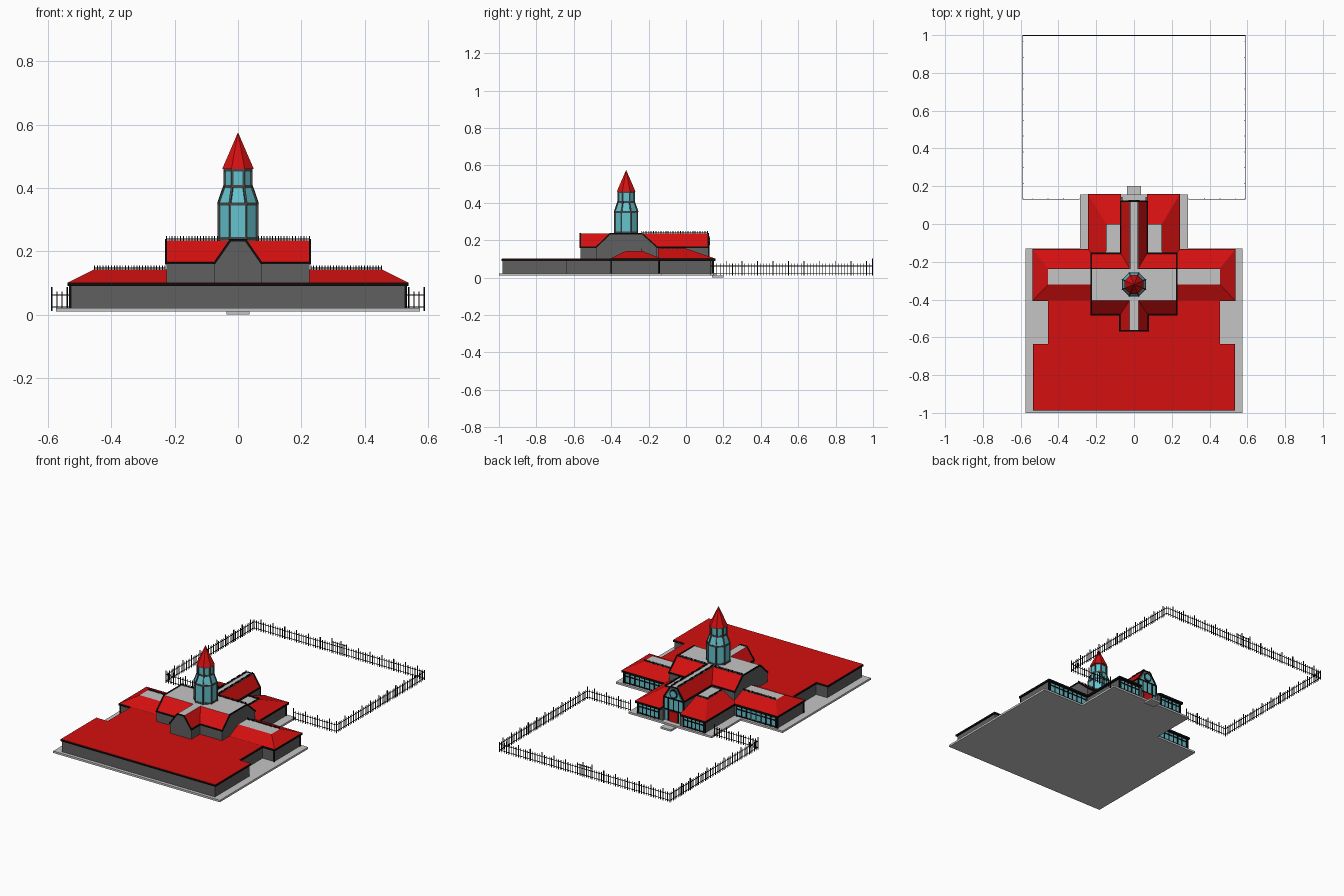
import bpy, bmesh, math
from mathutils import Vector, Matrix

if "Cube" in bpy.data.objects:
    bpy.data.objects.remove(bpy.data.objects["Cube"])


def mat(name, c):
    m = bpy.data.materials.new(name)
    m.diffuse_color = (*c, 1)
    m.use_nodes = True
    m.node_tree.nodes["Principled BSDF"].inputs["Base Color"].default_value = m.diffuse_color
    return m


RED = mat("roof_red", (0.66, 0.005, 0.005))
PALE = mat("pale_grey", (0.56, 0.56, 0.56))
WALL = mat("wall_grey", (0.115, 0.115, 0.115))
BLACK = mat("trim_black", (0.004, 0.004, 0.004))
GLASS = mat("glass_blue", (0.13, 0.55, 0.62))
FRAME = mat("tower_frame", (0.06, 0.065, 0.065))


def finish(name, bm, mats, rule=None):
    bmesh.ops.recalc_face_normals(bm, faces=bm.faces)
    bm.normal_update()
    if rule:
        for f in bm.faces:
            f.material_index = rule(f)
    me = bpy.data.meshes.new(name)
    bm.to_mesh(me)
    bm.free()
    for m in mats:
        me.materials.append(m)
    ob = bpy.data.objects.new(name, me)
    bpy.context.collection.objects.link(ob)
    return ob


def add_box(bm, x0, x1, y0, y1, z0, z1):
    m = Matrix.Translation(((x0 + x1) / 2, (y0 + y1) / 2, (z0 + z1) / 2)) @ Matrix.Diagonal(
        (abs(x1 - x0), abs(y1 - y0), abs(z1 - z0), 1))
    bmesh.ops.create_cube(bm, size=1, matrix=m)


def boxes(name, m, items):
    bm = bmesh.new()
    for b in items:
        add_box(bm, *b)
    return finish(name, bm, [m])


def bars(name, m, segs, t):
    bm = bmesh.new()
    for a, b in segs:
        a, b = Vector(a), Vector(b)
        d = b - a
        mx = (Matrix.Translation((a + b) / 2) @ d.to_track_quat('Z', 'Y').to_matrix().to_4x4()
              @ Matrix.Diagonal((t, t, d.length + t * 0.6, 1)))
        bmesh.ops.create_cube(bm, size=1, matrix=mx)
    return finish(name, bm, [m])


def loft(name, rings, mats, rule=None):
    bm = bmesh.new()
    vs = [[bm.verts.new(p) for p in r] for r in rings]
    n = len(rings[0])
    for a, b in zip(vs, vs[1:]):
        for i in range(n):
            bm.faces.new((a[i], a[(i + 1) % n], b[(i + 1) % n], b[i]))
    bm.faces.new(vs[0])
    bm.faces.new(vs[-1])
    return finish(name, bm, mats, rule)


def roof_rule(f):  # flat tops pale, slopes red, uprights wall
    return 1 if f.normal.z > 0.95 else 0 if f.normal.z > 0.1 else 2


def rect(x0, x1, y0, y1, z):
    return [(x0, y0, z), (x1, y0, z), (x1, y1, z), (x0, y1, z)]


def hip(name, lo, hi, z0, z1):
    return loft(name, [rect(*lo, z0), rect(*hi, z1)], [RED, PALE, WALL], roof_rule)


# ground slabs and entrance step
boxes("ground_slab", PALE, [(-.575, .575, -1, -.13, .01, .022), (-.287, .287, -.13, .157, .01, .022)])
boxes("entrance_step", PALE, [(-.036, .036, .14, .2, 0, .0115)])

# large flat-roofed hall
hall = [(-.527, .527, -.98, -.64), (-.45, .45, -.64, -.39)]
boxes("hall_walls", WALL, [(*b, .02, .092) for b in hall])
boxes("hall_eaves", BLACK, [(-.535, .535, -.987, -.635, .09, .1), (-.456, .456, -.635, -.395, .09, .1)])
boxes("hall_roof", RED, [(-.533, .533, -.985, -.635, .1, .102), (-.454, .454, -.635, -.395, .1, .102)])

# side wings with hipped roofs
boxes("wing_walls", WALL, [(-.53, .53, -.4, -.145, .02, .092)])
boxes("wing_eaves", BLACK, [(-.538, .538, -.407, -.133, .09, .102)])
hip("wing_roof", (-.536, .536, -.405, -.135), (-.455, .455, -.32, -.235), .102, .143)

# rear pavilions, mirrored each side of the rear arm
for s, side in ((-1, "left"), (1, "right")):
    xs = lambda a, b: (min(s * a, s * b), max(s * a, s * b))
    boxes(side + "_pavilion_walls", WALL, [(*xs(.06, .232), -.16, .143, .02, .092)])
    boxes(side + "_pavilion_eaves", BLACK, [(*xs(.07, .243), -.15, .158, .09, .102)])
    hip(side + "_pavilion_roof", (*xs(.068, .241), -.15, .156), (*xs(.068, .148), -.15, 0), .102, .155)

# central block and cross gable arms
prof = [(-.48, .03), (-.48, .163), (-.405, .235), (-.235, .235), (-.155, .163), (-.155, .03)]
loft("central_block", [[(x, y, z) for y, z in prof] for x in (-.226, .226)], [RED, PALE, WALL], roof_rule)
arm = [(-.074, .03), (-.074, .163), (-.024, .235), (.024, .235), (.074, .163), (.074, .03)]
loft("front_arm", [[(x, y, z) for x, z in arm] for y in (-.565, -.35)], [RED, PALE, WALL], roof_rule)
arm2 = [(x * .95, z) for x, z in arm]
loft("rear_arm", [[(x, y, z) for x, z in arm2] for y in (-.28, .118)], [RED, PALE, WALL], roof_rule)

# black edging on gables and eaves
edge = []
for x in (-.227, .227):
    p = [(x, y, z) for y, z in prof[1:5]]
    edge += list(zip(p, p[1:]))
for y, pr in ((-.566, arm), (.119, arm2)):
    p = [(x, y, z) for x, z in pr[1:5]]
    edge += list(zip(p, p[1:]))
for s in (-1, 1):
    edge += [((s * .075, -.481, .163), (s * .227, -.481, .163)),
             ((s * .07, -.154, .163), (s * .227, -.154, .163)),
             ((s * .075, -.566, .163), (s * .075, -.48, .163)),
             ((s * .071, -.155, .163), (s * .071, .119, .163))]
bars("gable_edging", BLACK, edge, .007)

# black corner posts
boxes("corner_posts", BLACK, [(s * x - .004, s * x + .004, y - .004, y + .004, .02, .092)
                              for s in (-1, 1) for x, y in ((.53, -.4), (.53, -.145), (.232, .143))])


# glazing on the rear walls
def glazing(name, x0, x1, y, n):
    boxes(name + "_glass", GLASS, [(x0, x1, y, y + .003, .032, .085)])
    w = (x1 - x0) / n
    items = [(x0 + i * w - .003, x0 + i * w + .003, y, y + .006, .024, .092) for i in range(n + 1)]
    items += [(x0, x1, y, y + .006, z, z + .006) for z in (.026, .066, .085)]
    boxes(name + "_frame", BLACK, items)


for s, side in ((-1, "left"), (1, "right")):
    glazing(side + "_pavilion_window", *sorted((s * .085, s * .225)), .143, 5)
    glazing(side + "_wing_window", *sorted((s * .25, s * .52)), -.145, 8)

# rear entrance gable: glass front, frame, round window and door
loft("entrance_glass", [[(x * .9, y, .022 + (z - .03) * .97) for x, z in arm2] for y in (.118, .122)], [GLASS])
fr = [((x, .122, .022), (x, .122, zt)) for x, zt in
      ((-.068, .163), (-.035, .165), (.035, .165), (.068, .163), (0, .165))]
fr += [((-.068, .122, z), (.068, .122, z)) for z in (.09, .163)]
bars("entrance_frame", BLACK, fr, .007)
boxes("entrance_door", RED, [(-.03, .03, .12, .127, .022, .085)])
ring = lambda r, y: [(r * math.cos(a * math.pi / 8), y, .195 + r * math.sin(a * math.pi / 8)) for a in range(16)]
loft("round_window_surround", [ring(.028, .12), ring(.028, .125)], [BLACK])
loft("round_window_glass", [ring(.02, .12), ring(.02, .127)], [GLASS])

# octagonal glazed tower
TY = -.32


def octagon(ap, z):
    r = ap / math.cos(math.pi / 8)
    return [(r * math.cos((k + .5) * math.pi / 4), TY + r * math.sin((k + .5) * math.pi / 4), z) for k in range(8)]


levels = [(.061, .235), (.061, .352), (.043, .405), (.043, .46)]
loft("tower_glass", [octagon(*l) for l in levels], [GLASS])
rings = [octagon(*l) for l in levels]
bars("tower_posts", FRAME, [(a[i], b[i]) for a, b in zip(rings, rings[1:]) for i in range(8)], .007)
for i, (ap, z) in enumerate([(.063, .236), (.063, .345), (.046, .4), (.046, .453)]):
    loft("tower_band_%d" % i, [octagon(ap, z), octagon(ap, z + .01)], [FRAME])
loft("tower_spire", [octagon(.05, .46), octagon(.0008, .574)], [RED])


# ironwork: roof cresting and courtyard fence share one helper
def railing(name, runs, step, z0, h, t, rails, tall=0):
    bm = bmesh.new()
    for (ax, ay), (bx, by) in runs:
        n = max(1, round(math.hypot(bx - ax, by - ay) / step))
        for i in range(n + 1):
            x, y = ax + (bx - ax) * i / n, ay + (by - ay) * i / n
            post = tall and i % 5 == 0
            k = t * (.8 if post else .5)
            add_box(bm, x - k, x + k, y - k, y + k, z0, z0 + h + (tall if post else 0))
        for r in rails:
            add_box(bm, min(ax, bx) - t / 2, max(ax, bx) + t / 2, min(ay, by) - t / 2, max(ay, by) + t / 2,
                    z0 + r - t / 2, z0 + r + t / 2)
    return finish(name, bm, [BLACK])


S = (-1, 1)
railing("central_cresting", [((s * .02, -.237), (s * .226, -.237)) for s in S]
        + [((s * .02, -.237), (s * .02, .115)) for s in S], .009, .234, .014, .003, [.005])
railing("wing_cresting", [((s * .23, -.237), (s * .453, -.237)) for s in S], .009, .142, .013, .003, [.005])
railing("pavilion_cresting", [((s * .146, -.145), (s * .146, -.002)) for s in S]
        + [((s * .072, -.002), (s * .146, -.002)) for s in S], .009, .154, .013, .003, [.005])
F = .588
railing("courtyard_fence", [((s * F, .132), (s * F, .998)) for s in S]
        + [((s * .29, .132), (s * F, .132)) for s in S]
        + [((s * .05, .998), (s * F, .998)) for s in S], .0165, .012, .062, .0028, [.012, .05], .014)
railing("courtyard_gate", [((-.05, .998), (.05, .998))], .0125, .012, .075, .003, [.012, .05, .068], .015)
